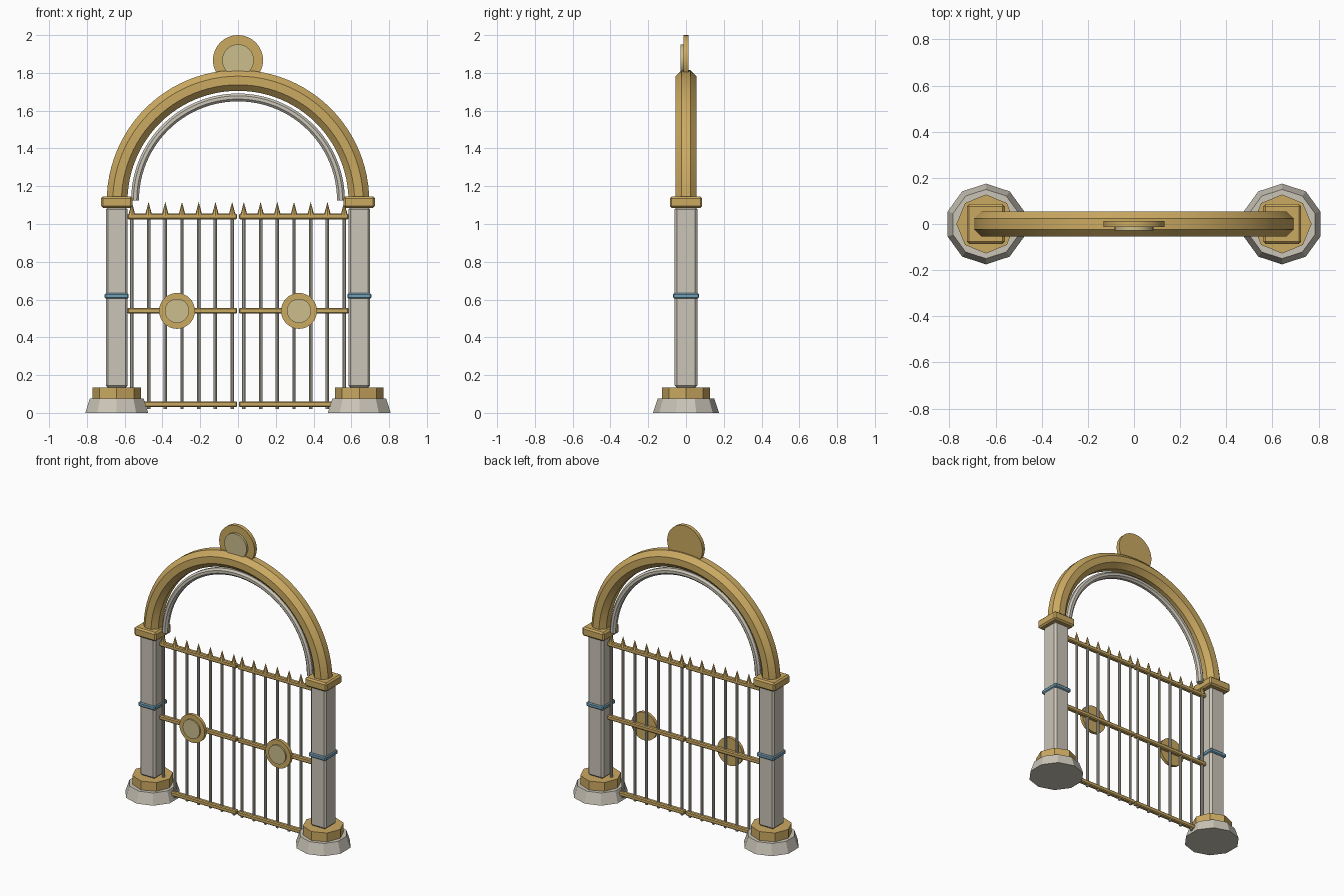
import bpy, bmesh, math
from mathutils import Matrix

if "Cube" in bpy.data.objects:
    bpy.data.objects.remove(bpy.data.objects["Cube"])


def material(name, rgb):
    m = bpy.data.materials.new(name)
    m.diffuse_color = (*rgb, 1)
    m.use_nodes = True
    m.node_tree.nodes["Principled BSDF"].inputs["Base Color"].default_value = m.diffuse_color
    return m


GOLD = material("gold", (0.60, 0.40, 0.12))
STONE = material("stone", (0.60, 0.56, 0.48))
PALE = material("pale_gold", (0.60, 0.51, 0.26))
BLUE = material("dull_blue", (0.17, 0.35, 0.46))


def finish(name, bm, mat, smooth=None):
    bmesh.ops.recalc_face_normals(bm, faces=bm.faces)
    me = bpy.data.meshes.new(name)
    bm.to_mesh(me)
    bm.free()
    me.materials.append(mat)
    ob = bpy.data.objects.new(name, me)
    bpy.context.collection.objects.link(ob)
    if smooth:
        bpy.ops.object.select_all(action='DESELECT')
        ob.select_set(True)
        bpy.context.view_layer.objects.active = ob
        bpy.ops.object.shade_smooth_by_angle(angle=math.radians(smooth))
    return ob


def box(name, x, y, z, size, mat, bevel):
    bm = bmesh.new()
    bmesh.ops.create_cube(bm, size=1, matrix=Matrix.Translation((x, y, z)) @ Matrix.Diagonal((*size, 1)))
    bmesh.ops.bevel(bm, geom=bm.edges[:], offset=bevel, segments=1, affect='EDGES')
    return finish(name, bm, mat)


def add_cone(bm, x, z0, z1, r0, r1, sides):
    bmesh.ops.create_cone(bm, cap_ends=True, segments=sides, radius1=r0, radius2=r1,
                          depth=z1 - z0, matrix=Matrix.Translation((x, 0, (z0 + z1) / 2)))


def cone(name, x, z0, z1, r0, r1, sides, mat):
    bm = bmesh.new()
    add_cone(bm, x, z0, z1, r0, r1, sides)
    return finish(name, bm, mat)


def disc(name, x, z, y0, y1, r, mat):
    bm = bmesh.new()
    m = Matrix.Translation((x, (y0 + y1) / 2, z)) @ Matrix.Rotation(math.pi / 2, 4, 'X')
    bmesh.ops.create_cone(bm, cap_ends=True, segments=32, radius1=r, radius2=r,
                          depth=y1 - y0, matrix=m)
    return finish(name, bm, mat, 30)


def arch(name, radius, tube, z, mat, steps=48):
    # octagonal section swept through a half circle
    bm = bmesh.new()
    rings = []
    for i in range(steps + 1):
        a = math.pi * i / steps
        ring = []
        for k in range(8):
            t = math.pi / 8 + k * math.pi / 4
            r = radius + tube * math.cos(t)
            ring.append(bm.verts.new((r * math.cos(a), tube * math.sin(t), z + r * math.sin(a))))
        rings.append(ring)
    for p, q in zip(rings, rings[1:]):
        for k in range(8):
            n = (k + 1) % 8
            bm.faces.new((p[k], p[n], q[n], q[k]))
    bm.faces.new(rings[0])
    bm.faces.new(rings[-1])
    return finish(name, bm, mat, 30)


for s, side in ((-1, "left"), (1, "right")):
    # pillar
    px = s * 0.642
    cone(side + "_plinth", px, 0, 0.075, 0.175, 0.15, 10, STONE)
    cone(side + "_plinth_collar", px, 0.075, 0.135, 0.128, 0.128, 8, GOLD)
    box(side + "_pillar", px, 0, 0.612, (0.116, 0.12, 0.956), STONE, 0.012)
    box(side + "_band", px, 0, 0.62, (0.127, 0.138, 0.028), BLUE, 0.006)
    box(side + "_cap", px, 0, 1.116, (0.165, 0.172, 0.06), GOLD, 0.01)

    # gate leaf: rails, bars, spikes
    for z, rail in ((0.045, "bottom"), (0.54, "middle"), (1.04, "top")):
        box(f"{side}_{rail}_rail", s * 0.295, 0, z, (0.582, 0.03, 0.03), GOLD, 0.006)
    bars, spikes = bmesh.new(), bmesh.new()
    for i in range(7):
        x = s * (0.031 + i * 0.0885)
        add_cone(bars, x, 0.02, 1.05, 0.009, 0.009, 8)
        add_cone(spikes, x, 1.045, 1.117, 0.019, 0.0, 8)
    finish(side + "_bars", bars, STONE)
    finish(side + "_spikes", spikes, GOLD)

    # gate medallion, in front of the bars
    disc(side + "_medallion", s * 0.323, 0.54, -0.032, -0.01, 0.095, GOLD)
    disc(side + "_medallion_face", s * 0.323, 0.54, -0.042, -0.03, 0.064, PALE)

# arches and crest
arch("arch", 0.64, 0.0595, 1.12, GOLD)
arch("inner_arch", 0.545, 0.0225, 1.125, STONE)
disc("crest", 0, 1.867, -0.013, 0.013, 0.133, GOLD)
disc("crest_face", 0, 1.867, -0.028, -0.012, 0.084, PALE)
